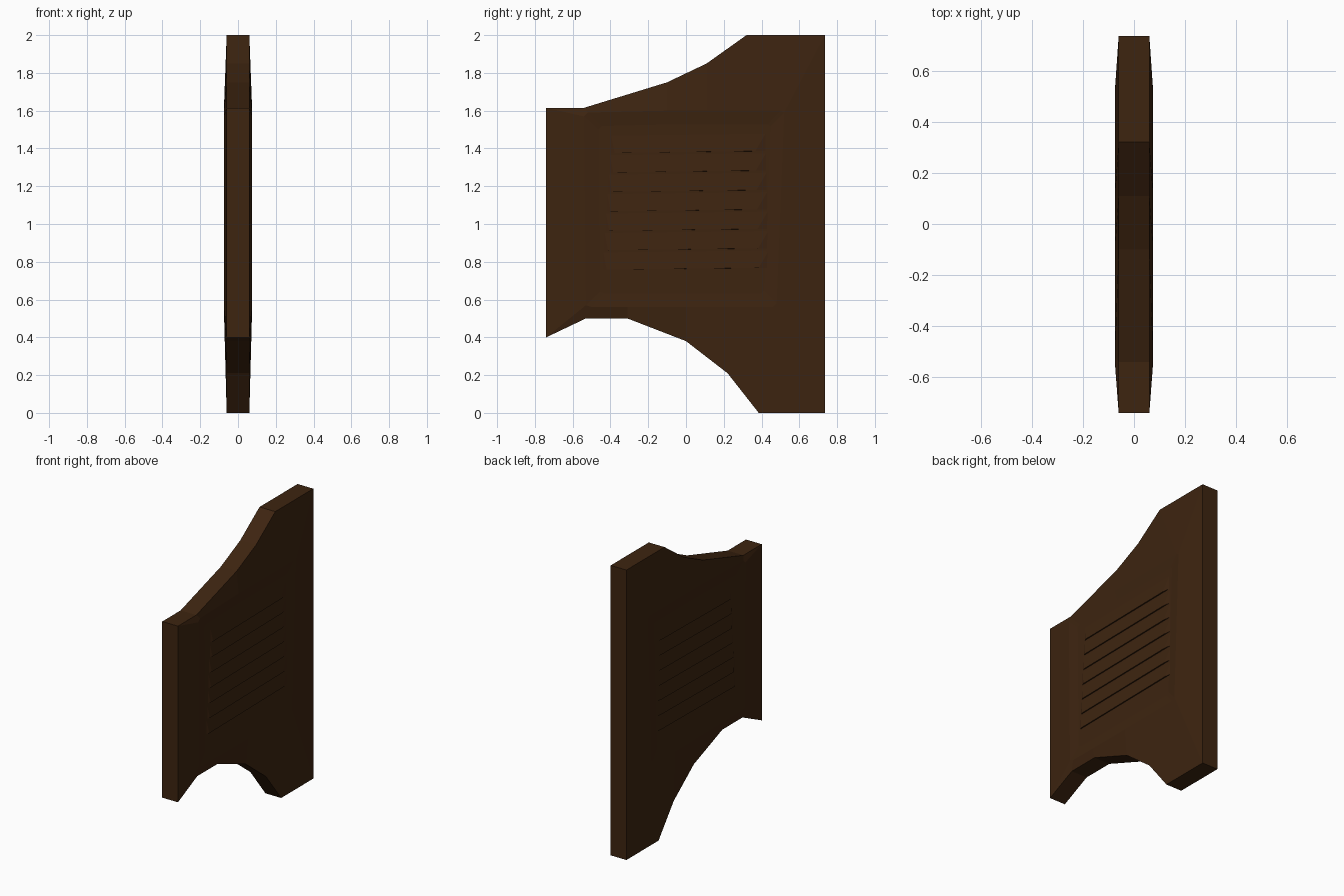
import bpy, bmesh

cube = bpy.data.objects.get("Cube")
if cube:
    bpy.data.objects.remove(cube, do_unlink=True)

COLOR = (0.047, 0.0178, 0.0052, 1.0)
wood = bpy.data.materials.new("dark brown wood")
wood.use_nodes = True
wood.diffuse_color = COLOR
wood.node_tree.nodes["Principled BSDF"].inputs["Base Color"].default_value = COLOR


def finish(name, bm):
    """Turn one half into an object mirrored across the door's middle plane."""
    bmesh.ops.recalc_face_normals(bm, faces=bm.faces)
    mesh = bpy.data.meshes.new(name)
    bm.to_mesh(mesh)
    bm.free()
    mesh.materials.append(wood)
    obj = bpy.data.objects.new(name, mesh)
    bpy.context.collection.objects.link(obj)
    mirror = obj.modifiers.new("both_sides", 'MIRROR')
    mirror.use_axis = (True, False, False)
    return obj


# Door outline and the raised border that follows it, as (y, z)
outline = [(-.74, .4), (-.53, .5), (-.31, .5), (0, .38), (.22, .21),
           (.385, 0), (.735, 0), (.735, 2), (.32, 2), (.11, 1.85),
           (-.1, 1.75), (-.54, 1.615), (-.74, 1.615)]
ridge = [(-.53, .57), (-.5, .56), (-.31, .56), (0, .56), (.22, .56),
         (.46, .56), (.48, .58), (.52, 1.59), (.5, 1.6), (.11, 1.6),
         (-.1, 1.6), (-.52, 1.59), (-.54, 1.57)]
panel = [(y * .86, 1.08 + (z - 1.08) * .86) for y, z in ridge]

# Door leaf: edge wall, sloping border, shallow recessed panel
bm = bmesh.new()
loops = []
for x, points in ((0, outline), (.06, outline), (.075, ridge), (.067, panel)):
    loops.append([bm.verts.new((x, y, z)) for y, z in points])
count = len(outline)
for a, b in zip(loops, loops[1:]):
    for i in range(count):
        j = (i + 1) % count
        bm.faces.new((a[i], a[j], b[j], b[i]))
bm.faces.new(loops[-1])
finish("door_leaf", bm)

# Louvre slats: wedges that stand proud at the bottom and taper at the ends
bm = bmesh.new()
pitch = .103
for i in range(7):
    z = .763 + i * pitch
    left, right = -.44 + i * .007, .445 - i * .003
    tilt = .005
    base = [bm.verts.new((.066, y, h)) for y, h in (
        (left, z - tilt), (right, z + tilt),
        (right, z + tilt + pitch), (left, z - tilt + pitch))]
    lip = [bm.verts.new((.075, y, h)) for y, h in (
        (left + .02, z - tilt), (right - .06, z + tilt))]
    bm.faces.new(base)
    bm.faces.new((base[0], base[1], lip[1], lip[0]))
    bm.faces.new((lip[0], lip[1], base[2], base[3]))
    bm.faces.new((base[0], lip[0], base[3]))
    bm.faces.new((base[1], base[2], lip[1]))
finish("louvre_slats", bm)
